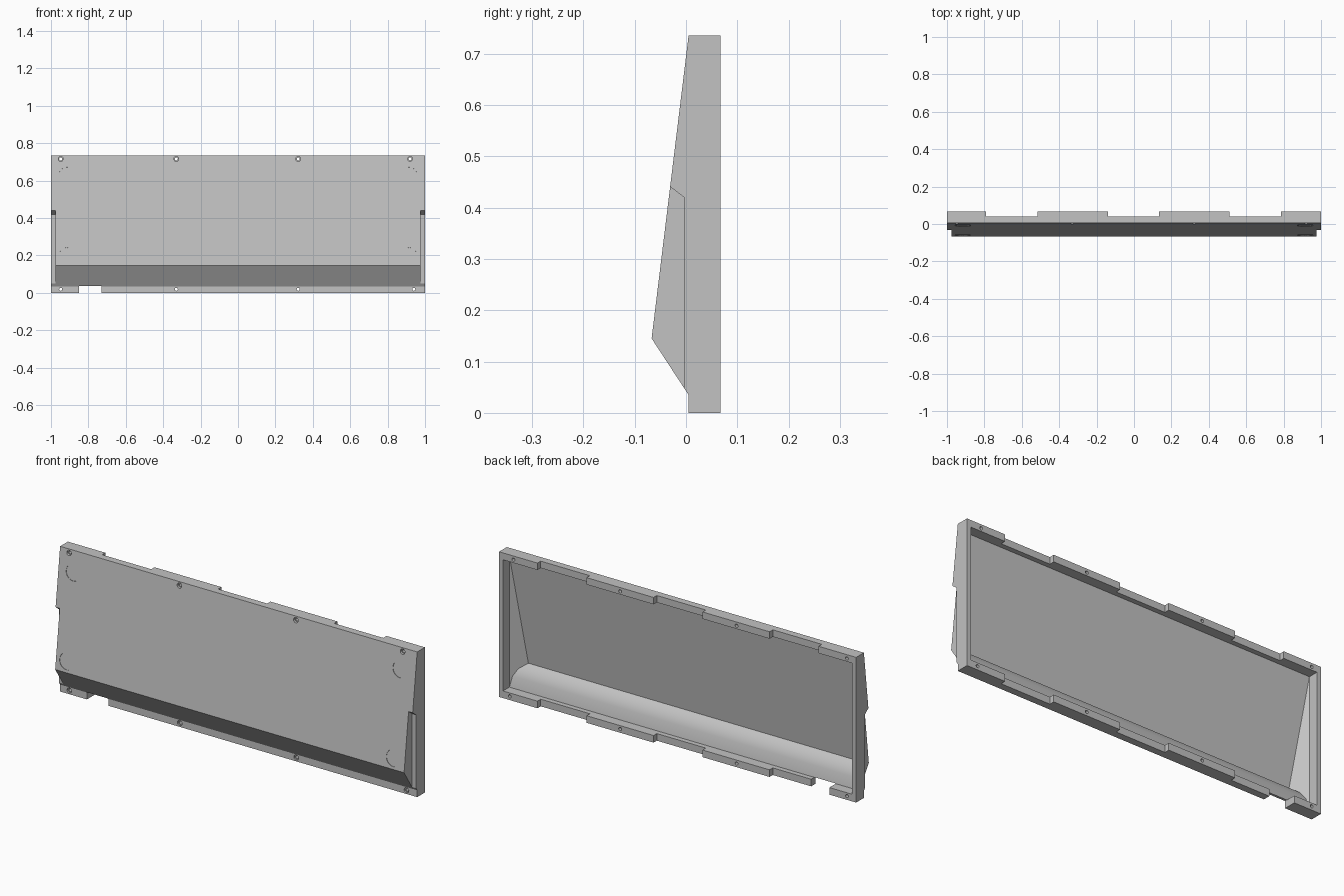
import bpy, bmesh, math
from mathutils import Matrix, Vector

cube = bpy.data.objects.get("Cube")
if cube:
    bpy.data.objects.remove(cube, do_unlink=True)

grey = bpy.data.materials.new("light_grey")
grey.use_nodes = True
colour = (0.54, 0.54, 0.54, 1)
grey.diffuse_color = colour
grey.node_tree.nodes["Principled BSDF"].inputs["Base Color"].default_value = colour


def finish(name, bm):
    """Turn a bmesh into an object."""
    bmesh.ops.recalc_face_normals(bm, faces=bm.faces[:])
    mesh = bpy.data.meshes.new(name)
    bm.to_mesh(mesh)
    bm.free()
    mesh.materials.append(grey)
    obj = bpy.data.objects.new(name, mesh)
    bpy.context.scene.collection.objects.link(obj)
    return obj


def prism(name, profile, x0, x1):
    """Extrude a (y, z) profile from x0 to x1."""
    bm = bmesh.new()
    face = bm.faces.new([bm.verts.new((x0, y, z)) for y, z in profile])
    new = bmesh.ops.extrude_face_region(bm, geom=[face])["geom"]
    verts = [v for v in new if isinstance(v, bmesh.types.BMVert)]
    bmesh.ops.translate(bm, verts=verts, vec=(x1 - x0, 0, 0))
    return finish(name, bm)


def box(name, x0, x1, y0, y1, z0, z1):
    return prism(name, [(y0, z0), (y1, z0), (y1, z1), (y0, z1)], x0, x1)


def rod(name, centre, radius, depth, tilt, sides=24):
    """Cylinder whose axis is tipped about x."""
    bm = bmesh.new()
    place = Matrix.Translation(Vector(centre)) @ Matrix.Rotation(tilt, 4, "X")
    bmesh.ops.create_cone(bm, cap_ends=True, segments=sides, radius1=radius,
                          radius2=radius, depth=depth, matrix=place)
    return finish(name, bm)


TOP, LEDGE, FRONT, BACK = 0.735, 0.035, 0.005, 0.067
NOSE_Y, NOSE_Z = -0.067, 0.145

# Panel body with a sloping face and a chin
body = prism("cover_panel", [(BACK, 0), (BACK, TOP), (FRONT, TOP), (NOSE_Y, NOSE_Z),
                             (FRONT, LEDGE), (FRONT, 0)], -1, 1)
cutters = []

# Hollow back: straight frame, then tapered ends and a curved chin
WALL, SHEET = 0.978, 0.016
section = [(0.1, 0.7), (SHEET, 0.7), (-0.05, 0.148), (-0.015, 0.125),
           (0.005, 0.09), (SHEET, 0.036), (0.1, 0.036)]
bm = bmesh.new()
ends = []
for side in (-1, 1):
    ring = [bm.verts.new((side * (WALL - 0.91 * max(0, SHEET - y)), y, z)) for y, z in section]
    bm.faces.new([ring[i] for i in (0, 1, 5, 6)])
    bm.faces.new(ring[1:6])
    ends.append(ring)
for i in range(len(section)):
    j = (i + 1) % len(section)
    bm.faces.new((ends[0][i], ends[0][j], ends[1][j], ends[1][i]))
cutters.append(finish("cavity_cutter", bm))

# Pockets on the lower half of both ends
pocket = [(-0.004, -0.02), (-0.004, 0.42), (-0.134, 0.52), (-0.134, -0.02)]
for x0, x1 in ((-1.1, -0.977), (0.977, 1.1)):
    cutters.append(prism("end_pocket_cutter", pocket, x0, x1))

# Shallow gaps along the back rim
for x0, x1 in ((-0.79, -0.515), (-0.14, 0.135), (0.51, 0.785)):
    cutters.append(box("rim_gap_cutter", x0, x1, 0.041, 0.2, -0.1, 0.9))

# Cable opening in the lower rim
cutters.append(box("cable_opening_cutter", -0.85, -0.73, -0.1, 0.2, -0.1, 0.037))

# Counterbored screw holes along the top and bottom
for z, last in ((0.716, 0.92), (0.019, 0.94)):
    for x in (-0.948, -0.33, 0.322, last):
        cutters.append(rod("screw_hole_cutter", (x, 0, z), 0.008, 0.4, math.pi / 2))
        cutters.append(rod("screw_head_cutter", (x, 0, z), 0.013, 0.026, math.pi / 2))

# Shallow round recesses near the corners of the face
slope = (FRONT - NOSE_Y) / (TOP - NOSE_Z)
for x in (-0.915, 0.915):
    for z in (0.2, 0.63):
        y = FRONT - slope * (TOP - z)
        cutters.append(rod("round_recess_cutter", (x, y, z), 0.042, 0.005,
                           math.atan2(1, slope), 32))

# Cut everything out and bake the result
for cutter in cutters:
    cutter.hide_render = True
    mod = body.modifiers.new(cutter.name, "BOOLEAN")
    mod.operation = "DIFFERENCE"
    mod.solver = "EXACT"
    mod.object = cutter
bpy.context.view_layer.update()
baked = bpy.data.meshes.new_from_object(
    body.evaluated_get(bpy.context.evaluated_depsgraph_get()))
body.modifiers.clear()
body.data = baked
baked.materials.clear()
baked.materials.append(grey)
for cutter in cutters:
    bpy.data.objects.remove(cutter, do_unlink=True)

for obj in bpy.context.selected_objects:
    obj.select_set(False)
body.select_set(True)
bpy.context.view_layer.objects.active = body
bpy.ops.object.shade_smooth_by_angle(angle=math.radians(30))
